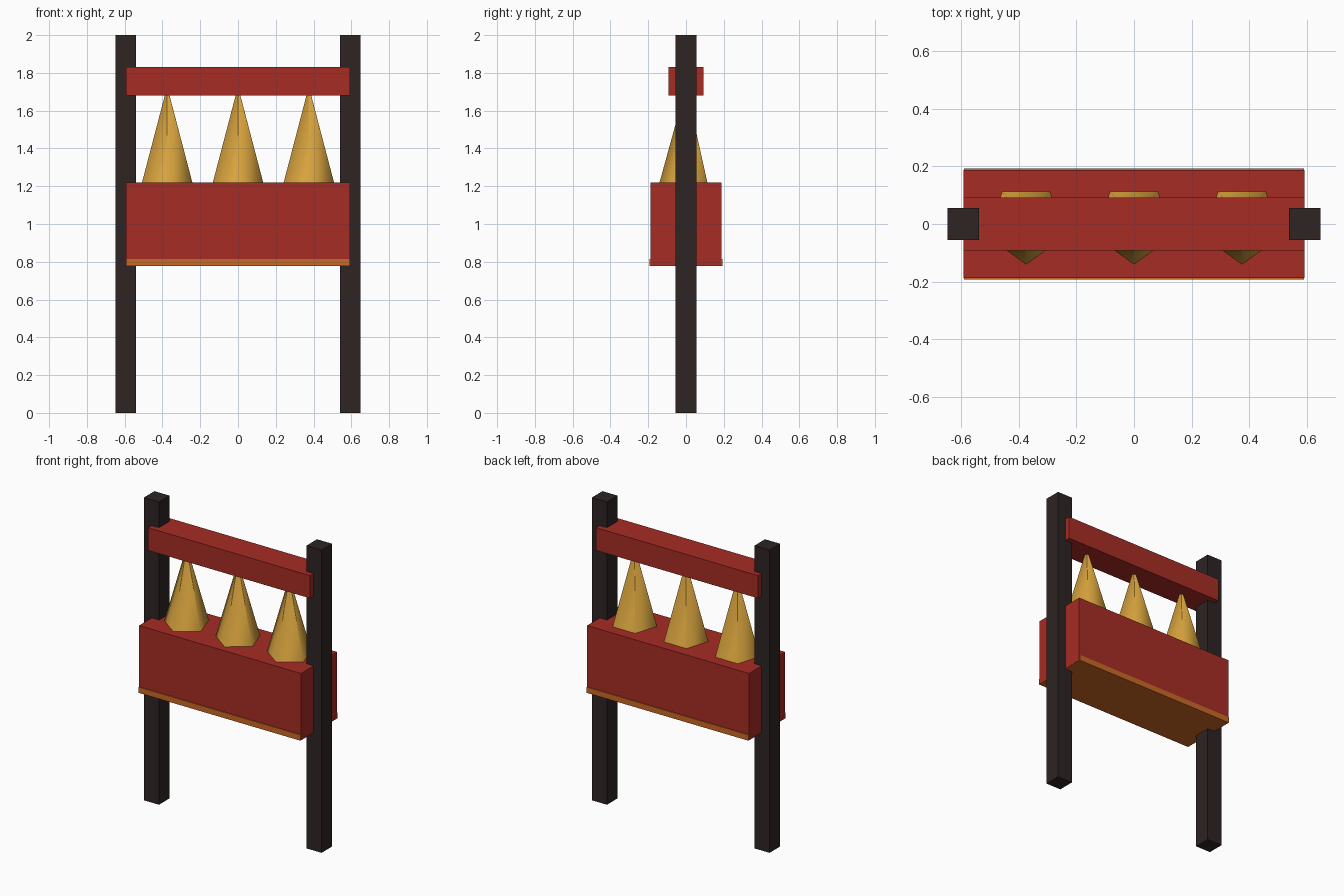
import bpy
import bmesh
import math

cube = bpy.data.objects.get("Cube")
if cube:
    bpy.data.objects.remove(cube, do_unlink=True)


def material(name, rgb):
    mat = bpy.data.materials.new(name)
    mat.use_nodes = True
    colour = (*rgb, 1.0)
    mat.diffuse_color = colour
    mat.node_tree.nodes["Principled BSDF"].inputs["Base Color"].default_value = colour
    return mat


red = material("red_paint", (0.39, 0.025, 0.018))
gold = material("gold", (0.70, 0.376, 0.048))
orange = material("orange_trim", (0.60, 0.138, 0.018))
dark = material("dark_wood", (0.026, 0.018, 0.017))


def add_object(name, bm, mat):
    mesh = bpy.data.meshes.new(name)
    bm.to_mesh(mesh)
    bm.free()
    mesh.materials.append(mat)
    obj = bpy.data.objects.new(name, mesh)
    bpy.context.collection.objects.link(obj)
    return obj


def box(name, mat, x, half_x, half_y, bottom, top):
    bm = bmesh.new()
    bmesh.ops.create_cube(bm, size=2)
    bmesh.ops.scale(bm, vec=(half_x, half_y, (top - bottom) / 2), verts=bm.verts)
    obj = add_object(name, bm, mat)
    obj.location = (x, 0, (top + bottom) / 2)
    return obj


def cone(name, mat, x, radius, bottom, top):
    # Five sides with one corner facing the front
    bm = bmesh.new()
    bmesh.ops.create_cone(bm, cap_ends=True, segments=5, radius1=radius,
                          radius2=0.001, depth=top - bottom)
    front = min(bm.verts, key=lambda v: (round(v.co.z, 3), v.co.y)).co
    turn = -math.pi / 2 - math.atan2(front.y, front.x)
    for v in bm.verts:
        a = math.atan2(v.co.y, v.co.x) + turn
        r = math.hypot(v.co.x, v.co.y)
        v.co.x, v.co.y = r * math.cos(a), r * math.sin(a)
    # Smooth sides, flat end caps
    for f in bm.faces:
        f.smooth = len(f.verts) == 4
    obj = add_object(name, bm, mat)
    obj.location = (x, 0, (top + bottom) / 2)
    return obj


# Upright posts
for side, sign in (("left", 1), ("right", -1)):
    box(side + "_post", dark, sign * 0.594, 0.055, 0.055, 0, 2)

# Crossbeam, main box and its bottom trim
box("crossbeam", red, 0, 0.592, 0.092, 1.68, 1.83)
box("main_box", red, 0, 0.592, 0.187, 0.78, 1.22)
box("bottom_trim", orange, 0, 0.591, 0.193, 0.778, 0.816)

# Row of cones between box and crossbeam
for label, x in (("right", -0.375), ("middle", 0), ("left", 0.375)):
    cone(label + "_cone", gold, x, 0.14, 1.22, 1.725)
